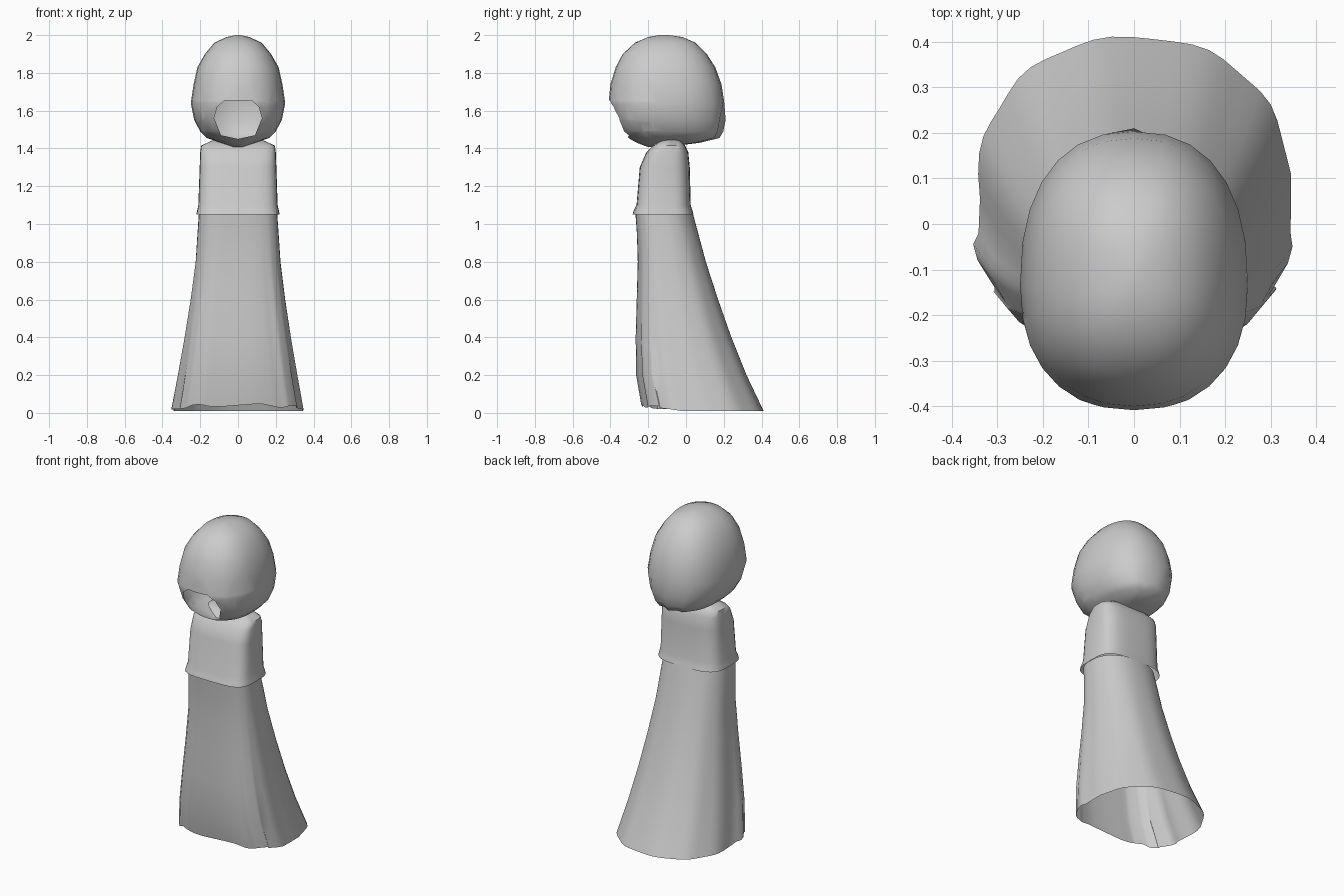
import bpy, bmesh, math
from mathutils import Vector

cube = bpy.data.objects.get("Cube")
if cube:
    bpy.data.objects.remove(cube, do_unlink=True)

grey = bpy.data.materials.new("plain_grey")
grey.use_nodes = True
grey.diffuse_color = (0.6, 0.6, 0.6, 1)
grey.node_tree.nodes["Principled BSDF"].inputs["Base Color"].default_value = (0.6, 0.6, 0.6, 1)


def power(v, e):
    return math.copysign(abs(v) ** e, v)


def section(t, half, front, back, wide, ef, eb):
    """Point on a rounded outline; wide is where its broadest line lies, front to back."""
    s, c = math.sin(t), math.cos(t)
    e = ef if s < 0 else eb
    mid = front + (back - front) * wide
    reach = mid - front if s < 0 else back - mid
    return Vector((half * power(c, e), mid + reach * power(s, e), 0))


def loft(name, rings, sides, wide, ef, eb, cap=(False, False), detail=None):
    """Skin a stack of (z, half width, front y, back y) outlines."""
    bm = bmesh.new()
    rows = []
    for z, half, front, back in rings:
        row = []
        for i in range(sides):
            t = math.tau * i / sides - math.pi / 2
            p = section(t, half, front, back, wide, ef, eb)
            p.z = z
            if detail:
                detail(p, t)
            row.append(bm.verts.new(p))
        rows.append(row)
    for a, b in zip(rows, rows[1:]):
        for i in range(sides):
            j = (i + 1) % sides
            bm.faces.new((a[i], a[j], b[j], b[i]))
    if cap[0]:
        bm.faces.new(rows[0][::-1])
    if cap[1]:
        bm.faces.new(rows[-1])
    return bm


def finish(bm, name, angle):
    mesh = bpy.data.meshes.new(name)
    bm.to_mesh(mesh)
    bm.free()
    ob = bpy.data.objects.new(name, mesh)
    bpy.context.collection.objects.link(ob)
    mesh.materials.append(grey)
    bpy.ops.object.select_all(action='DESELECT')
    ob.select_set(True)
    bpy.context.view_layer.objects.active = ob
    bpy.ops.object.shade_smooth_by_angle(angle=math.radians(angle))
    return ob


# Skirt: flat front, trailing back, pleats gathered at the front corners
def pleats(p, t):
    drop = max(0, 1.06 - p.z)
    s, c = math.sin(t), math.cos(t)
    corner = max(0, 1 - abs(s + 0.45) / 0.55)
    fold = 0.035 * corner * math.sin(17 * abs(c) + 9 * s) + 0.006 * math.cos(11 * t)
    p.x *= 1 + 1.6 * fold * drop
    p.y += fold * drop * (0.6 if s < 0 else 0.5)
    if p.z < 0.1 and s < 0:
        p.z += 0.03 * abs(s) + 0.008 * math.sin(10 * c)


skirt_rings = [
    (0.01, 0.345, -0.235, 0.41), (0.2, 0.313, -0.262, 0.32), (0.4, 0.28, -0.265, 0.24),
    (0.6, 0.25, -0.26, 0.17), (0.8, 0.225, -0.255, 0.105), (0.95, 0.215, -0.26, 0.065),
    (1.06, 0.207, -0.268, 0.035)]
finish(loft("skirt", skirt_rings, 56, 0.46, 0.6, 0.9, detail=pleats), "skirt", 50)

# Bodice: boxy torso with sloping shoulders and a small lip at the waist
bodice_rings = [
    (1.05, 0.22, -0.283, 0.04), (1.068, 0.217, -0.278, 0.035), (1.1, 0.21, -0.262, 0.025),
    (1.3, 0.203, -0.245, 0.02), (1.38, 0.2, -0.21, 0.012), (1.415, 0.195, -0.175, -0.005),
    (1.445, 0.13, -0.125, -0.03)]
finish(loft("bodice", bodice_rings, 32, 0.52, 0.5, 0.6, cap=(False, True)), "bodice", 50)

# Head: rounded hood, drawn in underneath towards the neck
hood_rings = [
    (1.407, 0.025, -0.2, -0.12), (1.43, 0.09, -0.26, 0.06), (1.455, 0.165, -0.305, 0.165),
    (1.49, 0.2, -0.35, 0.185), (1.55, 0.232, -0.382, 0.198), (1.64, 0.25, -0.41, 0.203),
    (1.74, 0.235, -0.4, 0.188), (1.83, 0.215, -0.372, 0.155), (1.9, 0.175, -0.335, 0.11),
    (1.96, 0.125, -0.27, 0.05), (1.99, 0.06, -0.2, -0.02), (2.0, 0.012, -0.14, -0.09)]


def hood_gather(p, t):
    if p.z < 1.6 and math.sin(t) > 0:
        p.y += 0.012 * math.cos(12 * t) * math.sin(t)


hood = loft("hood", hood_rings, 28, 0.45, 0.88, 0.85, cap=(True, True), detail=hood_gather)

# Mouth opening in the lower front of the hood, cut along a polygon
half = [(0.07, 1.655), (0.11, 1.62), (0.127, 1.56), (0.09, 1.47)]
outline = half + [(0, 1.45)] + [(-x, z) for x, z in reversed(half)]


def inside(p):
    return all((bx - ax) * (p.z - az) - (bz - az) * (p.x - ax) < 1e-5
               for (ax, az), (bx, bz) in zip(outline, outline[1:] + outline[:1]))


for (ax, az), (bx, bz) in zip(outline, outline[1:] + outline[:1]):
    near = [f for f in hood.faces if f.calc_center_median().y < -0.2
            and f.calc_center_median().z < 1.75]
    geom = near + list({e for f in near for e in f.edges}) + list({v for f in near for v in f.verts})
    bmesh.ops.bisect_plane(hood, geom=geom, plane_co=(ax, 0, az),
                           plane_no=(bz - az, 0, ax - bx), dist=1e-5)
hole = [f for f in hood.faces if f.calc_center_median().y < -0.2 and inside(f.calc_center_median())]
bmesh.ops.delete(hood, geom=hole, context='FACES')
finish(hood, "hood", 60)
